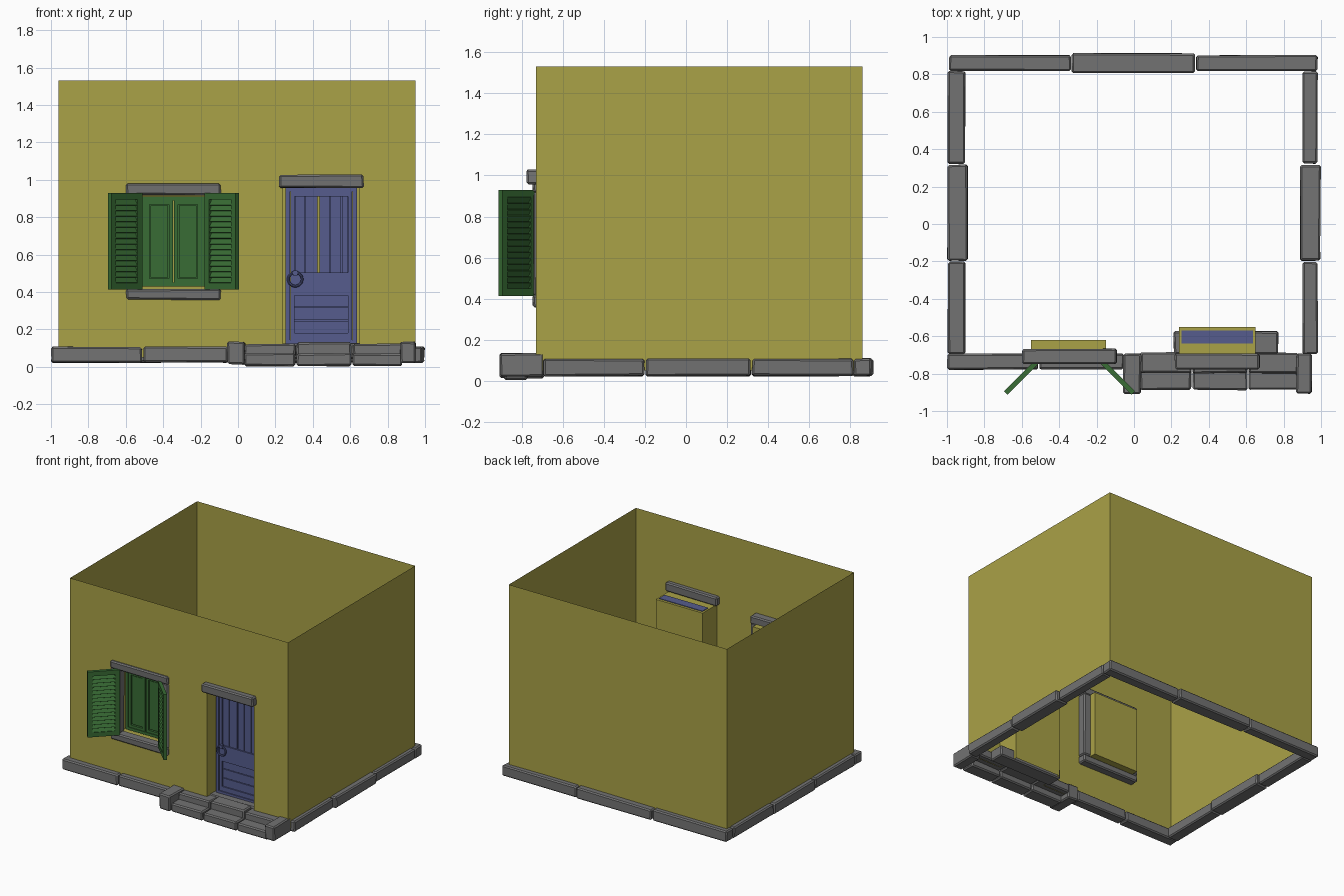
import bpy, bmesh, math, random
from mathutils import Matrix, Vector

random.seed(4)
if "Cube" in bpy.data.objects:
    bpy.data.objects.remove(bpy.data.objects["Cube"], do_unlink=True)


def material(name, rgb):
    m = bpy.data.materials.new(name)
    m.use_nodes = True
    color = (*rgb, 1)
    m.diffuse_color = color
    m.node_tree.nodes["Principled BSDF"].inputs["Base Color"].default_value = color
    return m


YELLOW = material("ochre plaster", (0.40, 0.36, 0.063))
STONE = material("grey stone", (0.17, 0.17, 0.17))
GREEN = material("green paint", (0.04, 0.15, 0.035))
BLUE = material("blue paint", (0.092, 0.108, 0.27))


def finish(name, bm, mat, recalc=True):
    if recalc:
        bmesh.ops.recalc_face_normals(bm, faces=bm.faces)
    mesh = bpy.data.meshes.new(name)
    bm.to_mesh(mesh)
    bm.free()
    mesh.materials.append(mat)
    ob = bpy.data.objects.new(name, mesh)
    bpy.context.collection.objects.link(ob)
    return ob


def box(bm, x, y, z, tilt=0):
    """Add a box from (min, max) ranges, optionally tilted about x."""
    size = Vector((x[1] - x[0], y[1] - y[0], z[1] - z[0]))
    mid = Vector((x[0] + x[1], y[0] + y[1], z[0] + z[1])) / 2
    mat = Matrix.Translation(mid) @ Matrix.Rotation(tilt, 4, 'X') @ Matrix.Diagonal((*size, 1))
    return bmesh.ops.create_cube(bm, size=1, matrix=mat)["verts"]


def stone(name, x, y, z, rough=0.006):
    """A roughly hewn block with chipped edges."""
    bm = bmesh.new()
    mid = Vector((sum(x), sum(y), sum(z))) / 2
    for v in box(bm, x, y, z):
        for i in range(3):
            v.co[i] -= math.copysign(random.uniform(0, rough), v.co[i] - mid[i])
    bmesh.ops.bevel(bm, geom=bm.edges[:], offset=0.009, segments=1, affect='EDGES')
    return finish(name, bm, STONE)


# Plaster walls: thin shell, open above and below, with recessed openings
LEFT, RIGHT, FRONT, BACK, BASE, TOP = -0.96, 0.95, -0.73, 0.86, 0.05, 1.53
openings = [(-0.55, -0.15, 0.41, 0.925, -0.62, True), (0.24, 0.65, BASE, 0.955, -0.55, False)]
bm = bmesh.new()


def quad(*pts):
    bm.faces.new([bm.verts.new(p) for p in pts])


def upright(a, b, z0, z1):
    quad((*a, z0), (*b, z0), (*b, z1), (*a, z1))


xs = [LEFT, -0.55, -0.15, 0.24, 0.65, RIGHT]
zs = [BASE, 0.41, 0.925, 0.955, TOP]
for x0, x1 in zip(xs, xs[1:]):
    for z0, z1 in zip(zs, zs[1:]):
        if not any(o[0] <= x0 and x1 <= o[1] and o[2] <= z0 and z1 <= o[3] for o in openings):
            upright((x0, FRONT), (x1, FRONT), z0, z1)
upright((RIGHT, FRONT), (RIGHT, BACK), BASE, TOP)
upright((RIGHT, BACK), (LEFT, BACK), BASE, TOP)
upright((LEFT, BACK), (LEFT, FRONT), BASE, TOP)
for x0, x1, z0, z1, deep, floor in openings:
    upright((x0, FRONT), (x0, deep), z0, z1)
    upright((x0, deep), (x1, deep), z0, z1)
    upright((x1, deep), (x1, FRONT), z0, z1)
    quad((x0, FRONT, z1), (x0, deep, z1), (x1, deep, z1), (x1, FRONT, z1))
    if floor:
        quad((x0, FRONT, z0), (x1, FRONT, z0), (x1, deep, z0), (x0, deep, z0))
bmesh.ops.remove_doubles(bm, verts=bm.verts, dist=0.0001)
finish("plaster_walls", bm, YELLOW, recalc=False)

# Foundation stones along each side
course = (0.02, 0.11)
stone("front_base_outer", (-1, -0.51), (-0.78, -0.69), course)
stone("front_base_inner", (-0.51, -0.05), (-0.78, -0.69), course)
for side, name in ((-1, "right"), (1, "left")):
    for i, y in enumerate([(-0.70, -0.2), (-0.2, 0.32), (0.32, 0.82)]):
        inner, outer = (0.885, 1.0) if i == 1 else (0.9, 0.985 if side > 0 else 0.997)
        stone(f"{name}_base_{i}", sorted((side * inner, side * outer)), y, course)
for i, x in enumerate([(-0.99, -0.335), (-0.335, 0.33), (0.33, 0.985)]):
    stone(f"back_base_{i}", x, (0.805, 0.915) if i == 1 else (0.815, 0.907), course)

# Entrance steps with a block at each end and a threshold
stone("step_end_right", (-0.06, 0.04), (-0.91, -0.69), (0.01, 0.137))
stone("step_end_left", (0.865, 0.955), (-0.91, -0.69), (0.015, 0.137))
for i, x in enumerate([(0.03, 0.31), (0.31, 0.61), (0.61, 0.88)]):
    stone(f"lower_step_{i}", x, (-0.89, -0.77), (0, 0.075))
    stone(f"upper_step_{i}", x, (-0.80, -0.685), (0.05, 0.135 if i == 1 else 0.125))
stone("threshold", (0.21, 0.775), (-0.70, -0.57), (0.04, 0.13))

# Stone surrounds
stone("door_lintel", (0.215, 0.675), (-0.78, -0.69), (0.955, 1.03))
stone("window_lintel", (-0.6, -0.09), (-0.75, -0.665), (0.915, 0.985))
stone("window_sill", (-0.6, -0.09), (-0.75, -0.665), (0.355, 0.42))
stone("window_jamb_right", (-0.6, -0.52), (-0.745, -0.665), (0.41, 0.925))
stone("window_jamb_left", (-0.17, -0.09), (-0.745, -0.665), (0.41, 0.925))


def frame(bm, x, y, z, w):
    """Rectangular frame with members of width w."""
    for xr in ((x[0], x[0] + w), (x[1] - w, x[1])):
        box(bm, xr, y, z)
    for zr in ((z[0], z[0] + w), (z[1] - w, z[1])):
        box(bm, (x[0] + w, x[1] - w), y, zr)


# Window casement: outer frame and two leaves with raised panels
MID = -0.345
bm = bmesh.new()
frame(bm, (-0.515, -0.175), (-0.67, -0.63), (0.43, 0.91), 0.022)
for s in (-1, 1):
    leaf = sorted((MID + s * 0.003, MID + s * 0.15))
    frame(bm, leaf, (-0.665, -0.64), (0.45, 0.89), 0.022)
    box(bm, (leaf[0] + 0.026, leaf[1] - 0.026), (-0.658, -0.642), (0.478, 0.862))
    box(bm, (leaf[0] + 0.02, leaf[1] - 0.02), (-0.646, -0.64), (0.47, 0.87))
finish("window_casement", bm, GREEN)

# Louvred shutters, mirrored about the window centre and swung half open
SLATS = 15
for s, name in ((-1, "right_shutter"), (1, "left_shutter")):
    bm = bmesh.new()
    frame(bm, (0, 0.235), (-0.013, 0.013), (0.412, 0.93), 0.036)
    pitch = (0.93 - 0.412 - 0.072) / SLATS
    for i in range(SLATS):
        z = 0.448 + pitch * (i + 0.5)
        box(bm, (0.034, 0.201), (-0.003, 0.003), (z - 0.017, z + 0.017), math.radians(-30))
    place = Matrix.Translation((MID, 0, 0)) @ Matrix.Diagonal((s, 1, 1, 1))
    swing = Matrix.Translation((0.175, -0.738, 0)) @ Matrix.Rotation(math.radians(-45), 4, 'Z')
    bm.transform(place @ swing)
    finish(name, bm, GREEN)

# Door: surround, stiles and rails, upright boards above, level boards below
bm = bmesh.new()
frame(bm, (0.255, 0.635), (-0.64, -0.57), (0.12, 0.96), 0.024)
for x in ((0.28, 0.302), (0.588, 0.61)):
    box(bm, x, (-0.632, -0.59), (0.144, 0.936))
for z in ((0.144, 0.18), (0.38, 0.505), (0.91, 0.936)):
    box(bm, (0.302, 0.588), (-0.632, -0.59), z)
for x in ((0.304, 0.355), (0.36, 0.426), (0.436, 0.488), (0.493, 0.55), (0.555, 0.586)):
    box(bm, x, (-0.622, -0.598), (0.505, 0.91))
for z in ((0.18, 0.244), (0.249, 0.316), (0.321, 0.38)):
    box(bm, (0.302, 0.588), (-0.622, -0.598), z)
box(bm, (0.302, 0.426), (-0.605, -0.598), (0.505, 0.91))
box(bm, (0.436, 0.588), (-0.605, -0.598), (0.505, 0.91))
box(bm, (0.302, 0.588), (-0.605, -0.598), (0.18, 0.38))
box(bm, (0.295, 0.318), (-0.655, -0.632), (0.488, 0.515))
finish("door", bm, BLUE)

# Door ring handle
bpy.ops.mesh.primitive_torus_add(major_radius=0.037, minor_radius=0.007, major_segments=20,
                                 minor_segments=8, location=(0.306, -0.645, 0.468),
                                 rotation=(math.pi / 2, 0, 0))
ring = bpy.context.object
ring.name = "door_ring"
ring.data.materials.append(BLUE)
bpy.ops.object.shade_smooth_by_angle()
